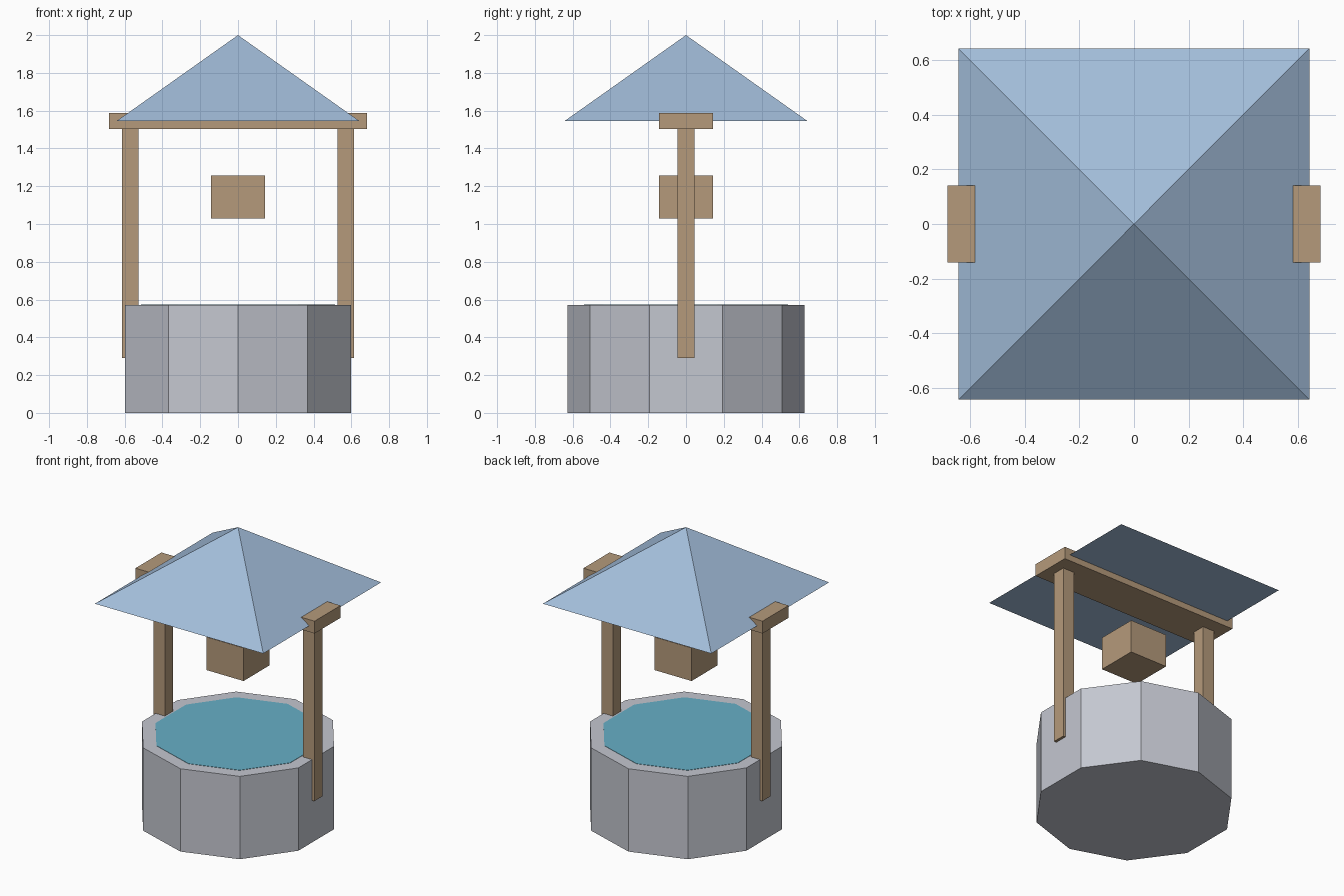
import bpy
import math
from mathutils import Matrix

default = bpy.data.objects.get("Cube")
if default:
    bpy.data.objects.remove(default, do_unlink=True)


def srgb(r, g, b):
    return [((c / 255 + 0.055) / 1.055) ** 2.4 for c in (r, g, b)] + [1.0]


def material(name, rgb):
    mat = bpy.data.materials.new(name)
    mat.use_nodes = True
    colour = srgb(*rgb)
    mat.diffuse_color = colour
    shader = next(n for n in mat.node_tree.nodes if n.type == "BSDF_PRINCIPLED")
    shader.inputs["Base Color"].default_value = colour
    return mat


stone = material("stone grey", (196, 199, 208))
wood = material("wood brown", (181, 154, 123))
slate = material("roof blue", (162, 189, 218))
aqua = material("water teal", (103, 175, 198))


def finish(name, mat):
    obj = bpy.context.object
    obj.name = obj.data.name = name
    obj.data.materials.append(mat)
    return obj


def box(name, mat, centre_x, half_x, half_y, bottom, top):
    bpy.ops.mesh.primitive_cube_add(size=2)
    obj = finish(name, mat)
    height = (top - bottom) / 2
    obj.data.transform(Matrix.Diagonal((half_x, half_y, height, 1)))
    obj.location = (centre_x, 0, bottom + height)
    return obj


def prism(name, mat, sides, radius, tip, bottom, top, turn=0.0):
    bpy.ops.mesh.primitive_cone_add(vertices=sides, radius1=radius, radius2=tip,
                                    depth=top - bottom)
    obj = finish(name, mat)
    obj.data.transform(Matrix.Rotation(turn, 4, "Z"))
    obj.location.z = (top + bottom) / 2
    return obj


# Ten-sided stone base with the water lying level with its rim
prism("stone_wall", stone, 10, 0.628, 0.628, 0, 0.572)
prism("water", aqua, 10, 0.54, 0.54, 0.569, 0.574)

# Posts let into the sides of the wall
for side, sign in (("left", 1), ("right", -1)):
    box(side + "_post", wood, sign * 0.571, 0.044, 0.045, 0.29, 1.51)

# Cross beam and bucket
box("cross_beam", wood, 0, 0.684, 0.142, 1.503, 1.588)
box("bucket", wood, 0, 0.142, 0.142, 1.03, 1.258)

# Pyramid roof
prism("roof", slate, 4, 0.643 * math.sqrt(2), 0, 1.545, 2.0, math.pi / 4)
